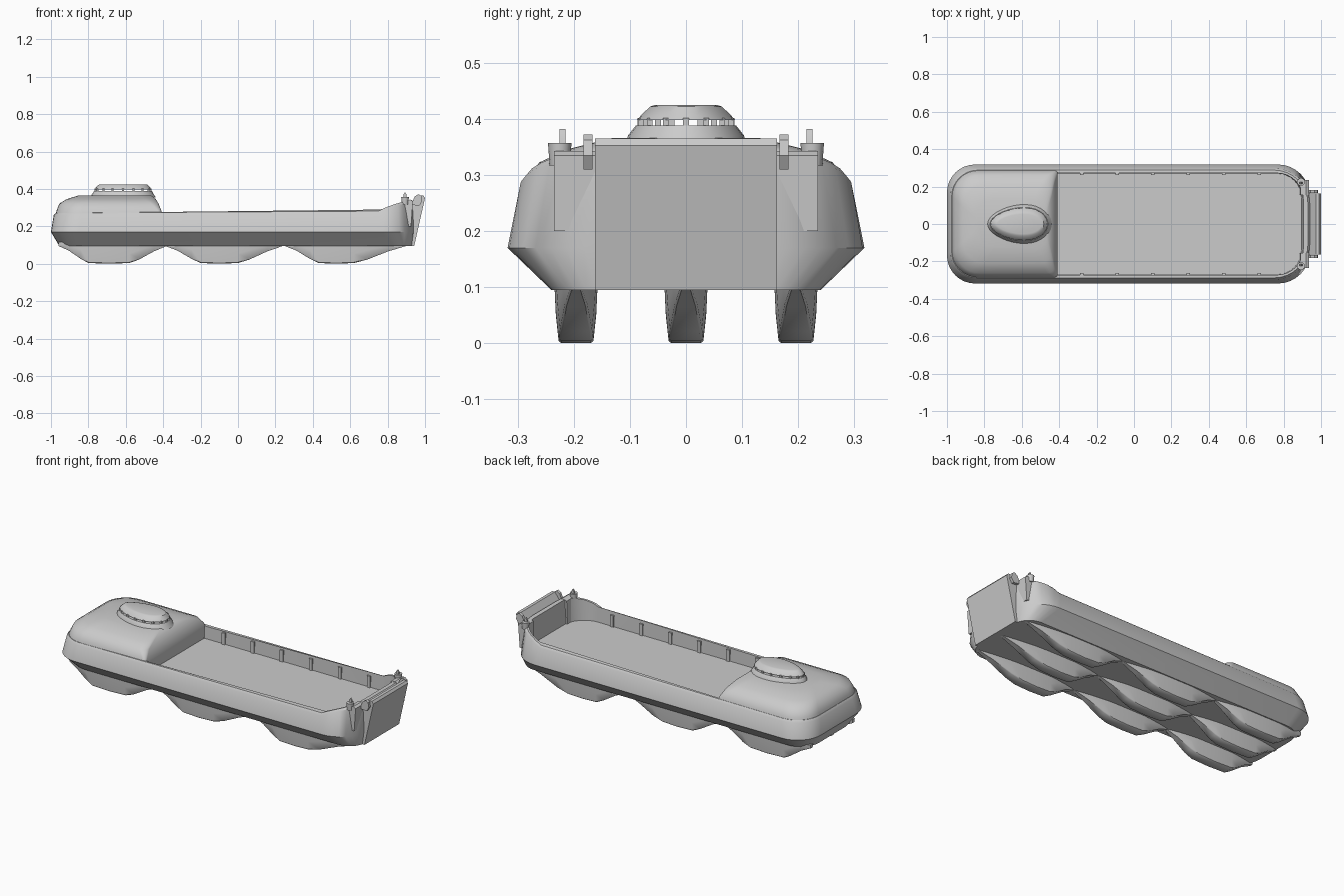
import bpy, bmesh, math

if "Cube" in bpy.data.objects:
    bpy.data.objects.remove(bpy.data.objects["Cube"])


def finish(bm, name, angle=35):
    bmesh.ops.recalc_face_normals(bm, faces=bm.faces)
    me = bpy.data.meshes.new(name)
    bm.to_mesh(me)
    bm.free()
    ob = bpy.data.objects.new(name, me)
    bpy.context.collection.objects.link(ob)
    bpy.ops.object.select_all(action='DESELECT')
    ob.select_set(True)
    bpy.context.view_layer.objects.active = ob
    bpy.ops.object.shade_smooth_by_angle(angle=math.radians(angle))
    return ob


def loft(name, rings, angle=35):
    bm = bmesh.new()
    vs = [[bm.verts.new(p) for p in r] for r in rings]
    n = len(rings[0])
    for a, b in zip(vs, vs[1:]):
        for i in range(n):
            j = (i + 1) % n
            bm.faces.new((a[i], a[j], b[j], b[i]))
    bm.faces.new(vs[0])
    bm.faces.new(vs[-1])
    return finish(bm, name, angle)


def outline(x0, x1, hw, r_aft, r_bow, z, n=8):
    """Rounded rectangle; z may be a function of (x, y)."""
    pts = []
    for sx, sy, a0 in ((1, 1, 0), (-1, 1, 90), (-1, -1, 180), (1, -1, 270)):
        r = r_bow if sx > 0 else r_aft
        cx, cy = (x1 - r if sx > 0 else x0 + r), sy * (hw - r)
        for i in range(n + 1):
            a = math.radians(a0 + 90 * i / n)
            x, y = cx + r * math.cos(a), cy + r * math.sin(a)
            pts.append((x, y, z(x, y) if callable(z) else z))
    return pts


def prism(name, profile, y0, y1):
    return loft(name, [[(x, y, z) for x, z in profile] for y in (y0, y1)])


def rim(x, y):
    """Rim height: level along the sides, sweeping up at the bow."""
    t = min(1, max(0, (x - 0.74) / 0.17))
    return 0.272 + 0.068 * t ** 0.7


# Hull with open cargo well
loft("hull", [
    outline(-0.955, 0.93, 0.24, 0.12, 0.10, 0.095),
    outline(-1.00, 0.94, 0.318, 0.15, 0.17, 0.17),
    outline(-0.985, 0.94, 0.298, 0.15, 0.19, lambda x, y: rim(x, y) - 0.012),
    outline(-0.975, 0.93, 0.288, 0.14, 0.18, rim),
    outline(-0.41, 0.905, 0.272, 0.004, 0.14, rim),
    outline(-0.41, 0.895, 0.270, 0.004, 0.13, 0.20)])

# Aft deckhouse
loft("deckhouse", [
    outline(-0.975, -0.408, 0.288, 0.14, 0.01, 0.262),
    outline(-0.970, -0.410, 0.283, 0.14, 0.02, 0.285),
    outline(-0.955, -0.425, 0.262, 0.13, 0.04, 0.322),
    outline(-0.915, -0.440, 0.210, 0.12, 0.06, 0.346),
    outline(-0.850, -0.465, 0.130, 0.10, 0.07, 0.366)], 40)


def teardrop(x0, x1, hw, z, n=32):
    cx, h = (x0 + x1) / 2, (x1 - x0) / 2
    pts = []
    for i in range(n):
        a = 2 * math.pi * i / n
        c = math.cos(a)
        pts.append((cx + h * c, hw * math.sin(a) * (1 + 0.18 * c), z))
    return pts


# Lookout cabin: base, window posts, roof
loft("lookout_base", [teardrop(-0.785, -0.44, 0.105, 0.355),
                      teardrop(-0.782, -0.45, 0.102, 0.370),
                      teardrop(-0.770, -0.46, 0.088, 0.388)])
loft("lookout_roof", [teardrop(-0.768, -0.462, 0.086, 0.398),
                      teardrop(-0.762, -0.468, 0.080, 0.405),
                      teardrop(-0.745, -0.482, 0.063, 0.422),
                      teardrop(-0.730, -0.495, 0.052, 0.425)])
for i, (x, y, z) in enumerate(teardrop(-0.762, -0.468, 0.081, 0.393, 16)):
    prism(f"window_post_{i}", [(x - .006, .385), (x + .006, .385),
                               (x + .006, .401), (x - .006, .401)], y - .005, y + .005)

# Boat-shaped pontoons under the hull, three rows of three
for xi, (x0, x1, f0, f1) in enumerate(((-0.96, -0.38, -0.80, -0.58),
                                       (-0.39, 0.24, -0.20, 0.00),
                                       (0.25, 0.90, 0.43, 0.62))):
    stations = [(x0, .095, .3), (x0 + .35 * (f0 - x0), .07, .65),
                (x0 + .75 * (f0 - x0), .026, .9), (f0, .004, 1),
                ((f0 + f1) / 2, 0, 1), (f1, .004, 1),
                (f1 + .25 * (x1 - f1), .022, .92),
                (f1 + .65 * (x1 - f1), .066, .65), (x1, .095, .3)]
    for yi, yc in enumerate((-0.196, 0, 0.196)):
        loft(f"pontoon_{xi}_{yi}", [
            [(x, yc + u * w, z) for u, z in
             ((-.039, .115), (-.036, max(zb, min(.098, zb + .05))),
              (-.031, zb + .004), (-.026, zb), (.026, zb), (.031, zb + .004),
              (.036, max(zb, min(.098, zb + .05))), (.039, .115))]
            for x, zb, w in stations], 40)

# Bow ramp leaning outwards
prism("bow_ramp", [(0.925, 0.095), (0.942, 0.095), (1.0, 0.352), (0.99, 0.365),
                   (0.972, 0.365), (0.925, 0.30)], -0.162, 0.162)

for s, side in ((1, "left"), (-1, "right")):
    # Ramp hinge arm
    y = s * 0.175
    prism("ramp_arm_" + side, [(0.925, 0.315), (0.97, 0.31), (0.985, 0.335),
                               (0.98, 0.362), (0.965, 0.372), (0.945, 0.36)],
          y - .008, y + .008)
    # Bollard with a lamp fin
    bm = bmesh.new()
    bmesh.ops.create_cone(bm, cap_ends=True, segments=14, radius1=.018,
                          radius2=.021, depth=.04)
    bmesh.ops.translate(bm, verts=bm.verts, vec=(0.893, s * 0.225, 0.337))
    finish(bm, "bollard_" + side)
    prism("bollard_fin_" + side, [(0.883, .35), (0.903, .35), (0.9, .372),
                                  (0.893, .382), (0.886, .372)],
          s * .22 - .005, s * .22 + .005)
    # Bow shoulder between rim and ramp
    y0, y1 = sorted((s * 0.155, s * 0.235))
    prism("bow_shoulder_" + side, [(0.885, 0.20), (0.925, 0.20),
                                   (0.935, 0.335), (0.92, 0.343), (0.89, 0.335)], y0, y1)
    # Ribs along the inside of the cargo well
    for i in range(6):
        x = -0.28 + 0.19 * i
        ya, yb = sorted((s * 0.262, s * 0.275))
        prism(f"well_rib_{side}_{i}", [(x - .01, .195), (x + .01, .195),
                                       (x + .01, .268), (x - .01, .268)], ya, yb)
